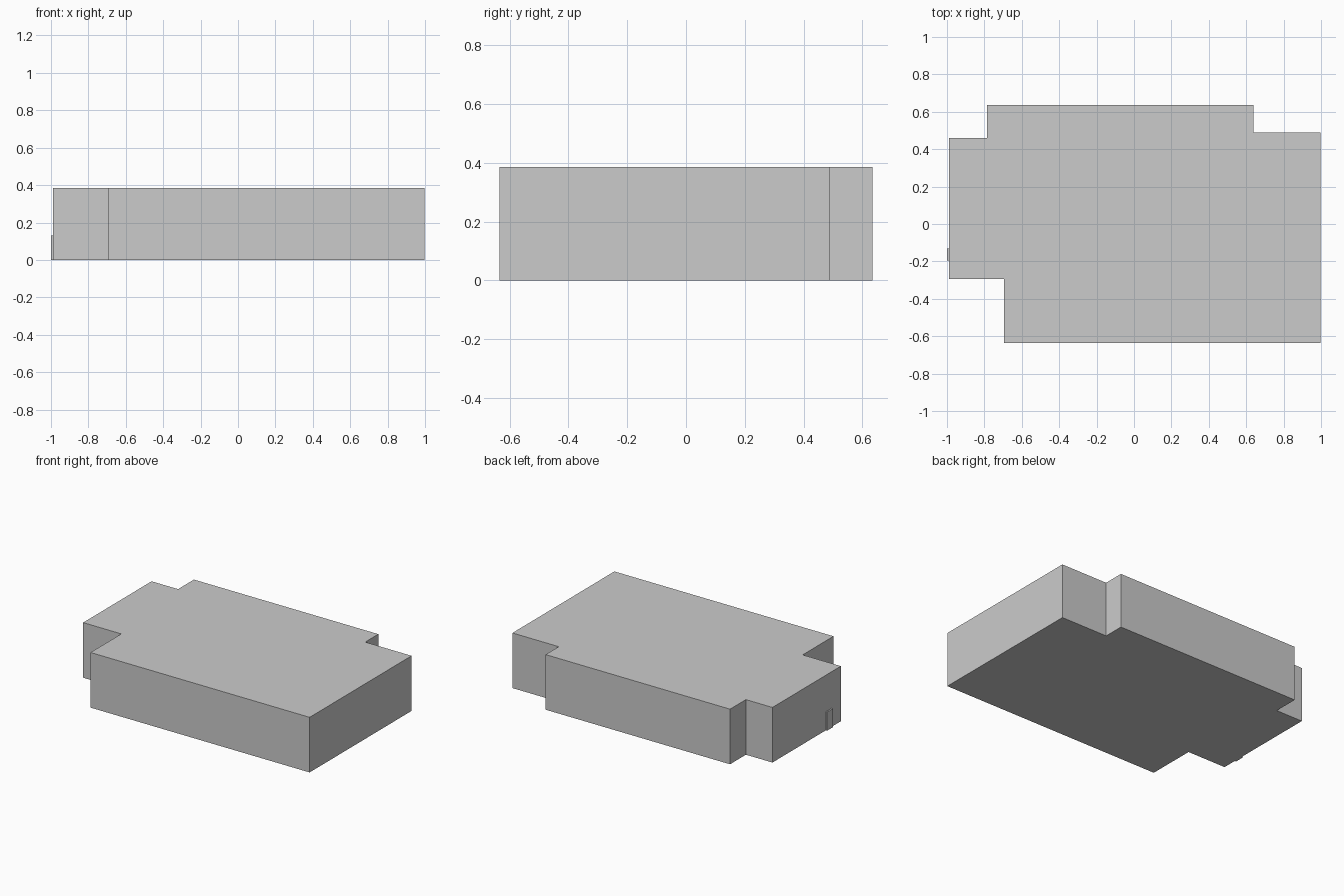
import bpy, bmesh

if "Cube" in bpy.data.objects:
    bpy.data.objects.remove(bpy.data.objects["Cube"])

HEIGHT = 0.385


def prism(name, outline, z0, z1):
    """Extrude a closed plan outline between two heights."""
    bm = bmesh.new()
    face = bm.faces.new([bm.verts.new((x, y, z0)) for x, y in outline])
    ext = bmesh.ops.extrude_face_region(bm, geom=[face], use_keep_orig=True)
    top = [g for g in ext["geom"] if isinstance(g, bmesh.types.BMVert)]
    bmesh.ops.translate(bm, verts=top, vec=(0, 0, z1 - z0))
    bmesh.ops.recalc_face_normals(bm, faces=bm.faces)
    mesh = bpy.data.meshes.new(name)
    bm.to_mesh(mesh)
    bm.free()
    obj = bpy.data.objects.new(name, mesh)
    bpy.context.collection.objects.link(obj)
    return obj


def box(name, x0, x1, y0, y1, z0, z1):
    return prism(name, [(x0, y0), (x1, y0), (x1, y1), (x0, y1)], z0, z1)


# Room body: floor, walls and ceiling following the stepped plan
prism("room_shell", [
    (-0.695, -0.635), (0.998, -0.635), (0.998, 0.49), (0.64, 0.49),
    (0.64, 0.635), (-0.785, 0.635), (-0.785, 0.46), (-0.99, 0.46),
    (-0.99, -0.295), (-0.695, -0.295)], 0, HEIGHT)

# Narrow panel standing proud of the left wall
box("wall_panel", -1.0, -0.98, -0.195, -0.13, 0, 0.13)

# Furniture footprints that show flush with the floor underside
for name, x0, x1, y0, y1, h in [
    ("cabinet", 0.74, 0.98, 0.0, 0.26, 0.13),
    ("sofa", -0.03, 0.35, 0.40, 0.61, 0.13),
    ("armchair", -0.505, -0.315, 0.40, 0.59, 0.13),
    ("shelf_back", 0.90, 0.94, -0.195, -0.015, 0.13),
    ("shelf_front", 0.90, 0.94, -0.435, -0.275, 0.13),
]:
    box(name, x0, x1, y0, y1, 0, h)
